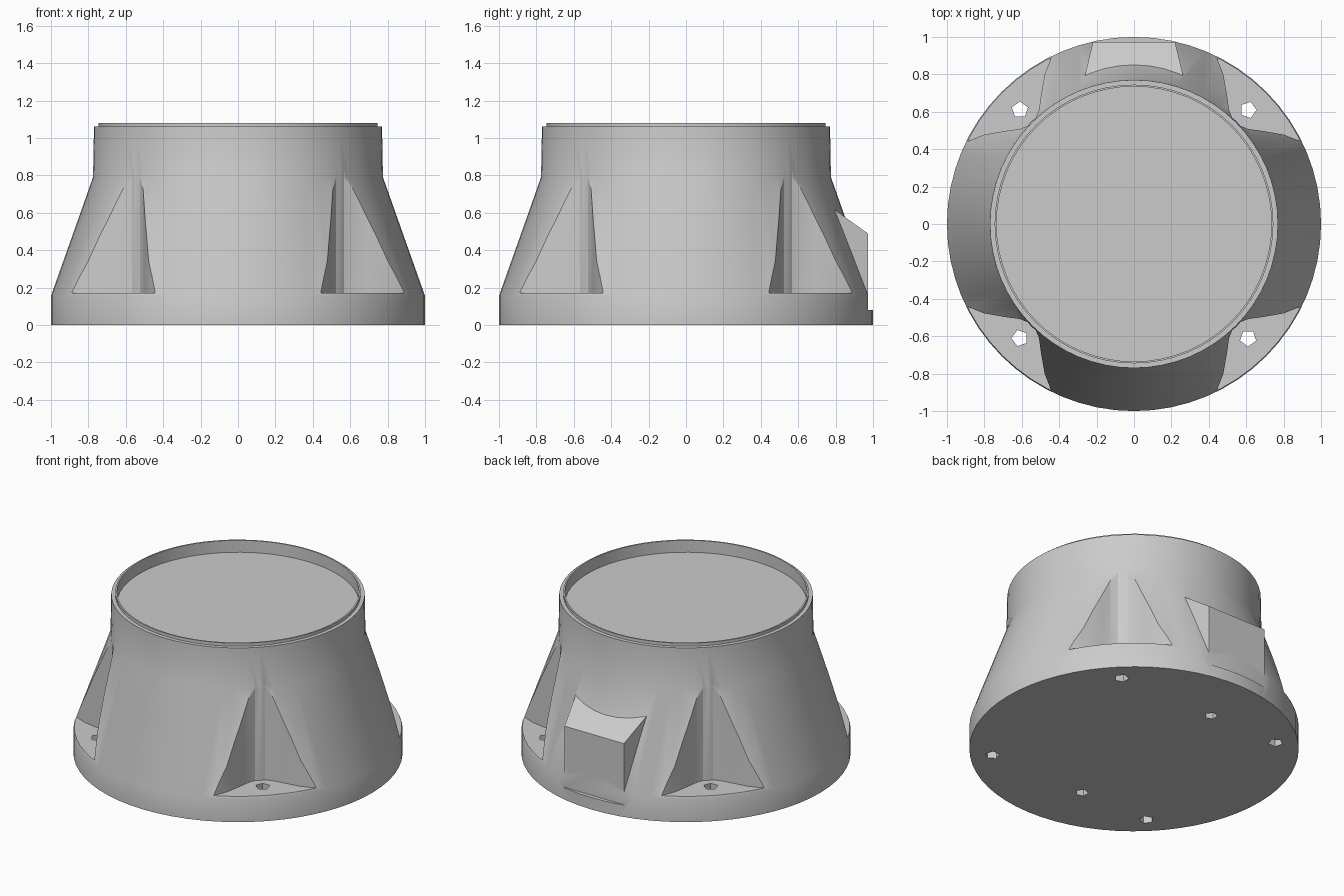
import bpy, bmesh, math

if "Cube" in bpy.data.objects:
    bpy.data.objects.remove(bpy.data.objects["Cube"])

grey = bpy.data.materials.new("plain grey")
grey.use_nodes = True
GREY = (0.6, 0.6, 0.6, 1)
grey.diffuse_color = GREY
grey.node_tree.nodes["Principled BSDF"].inputs["Base Color"].default_value = GREY


def make_object(name, bm):
    bmesh.ops.recalc_face_normals(bm, faces=bm.faces)
    mesh = bpy.data.meshes.new(name)
    bm.to_mesh(mesh)
    bm.free()
    mesh.materials.append(grey)
    ob = bpy.data.objects.new(name, mesh)
    bpy.context.collection.objects.link(ob)
    return ob


def prism(name, outline, low, high, turn=0):
    """Upright prism from an x, y outline, turned about the z axis."""
    bm = bmesh.new()
    c, s = math.cos(turn), math.sin(turn)
    base = [bm.verts.new((x * c - y * s, x * s + y * c, low)) for x, y in outline]
    face = bm.faces.new(base)
    new = bmesh.ops.extrude_face_region(bm, geom=[face])["geom"]
    for v in new:
        if isinstance(v, bmesh.types.BMVert):
            v.co.z = high
    return make_object(name, bm)


def lathe(name, profile, sides):
    """Solid of revolution whose ends are closed by flat caps."""
    bm = bmesh.new()
    rings = []
    for r, z in profile:
        rings.append([bm.verts.new((r * math.cos(a), r * math.sin(a), z))
                      for a in (math.tau * i / sides for i in range(sides))])
    for a, b in zip(rings, rings[1:]):
        for i in range(sides):
            j = (i + 1) % sides
            bm.faces.new((a[i], a[j], b[j], b[i]))
    bm.faces.new(rings[0])
    bm.faces.new(rings[-1])
    return make_object(name, bm)


def combine(target, tool, operation):
    mod = target.modifiers.new(operation, 'BOOLEAN')
    mod.operation = operation
    mod.solver = 'EXACT'
    mod.object = tool
    tool.hide_render = True
    bpy.context.view_layer.objects.active = target
    bpy.ops.object.modifier_apply(modifier=mod.name)
    bpy.data.objects.remove(tool)


def pentagon(cx, cy, r):
    return [(cx + r * math.cos(math.tau * i / 5), cy + r * math.sin(math.tau * i / 5))
            for i in range(5)]


# Tapered housing with a stepped rim and a recessed top
body = lathe("tapered_housing", [(1, 0), (1, 0.155), (0.775, 0.79), (0.77, 1.06),
                                 (0.745, 1.06), (0.745, 1.08), (0.735, 1.08),
                                 (0.735, 1.0)], 64)

# Connector box on the back, with a sloping top
bm = bmesh.new()
rows = []
for half, y, top in ((0.31, 0.6, 0.755), (0.22, 0.972, 0.49)):
    rows.append([bm.verts.new(p) for p in ((-half, y, 0.08), (half, y, 0.08),
                                           (half, y, top), (-half, y, top))])
for i in range(4):
    j = (i + 1) % 4
    bm.faces.new((rows[0][i], rows[0][j], rows[1][j], rows[1][i]))
for row in rows:
    bm.faces.new(row)
box = make_object("connector_box", bm)
combine(body, box, 'UNION')

# Flat slice that leaves a small ledge under the box
slice_outline = [(-0.4, 0.972), (0.4, 0.972), (0.4, 1.2), (-0.4, 1.2)]
combine(body, prism("back_slice", slice_outline, 0.08, 0.7), 'DIFFERENCE')

# Four corner pockets with rounded inner corners, each with a screw hole
half = [(0.525, 0.568), (0.508, 0.61), (0.497, 0.69), (0.478, 0.8), (0.44, 0.895), (0.4, 1.0)]
pocket = [(0.549, 0.549)] + half + [(1.1, 1.1)] + [(y, x) for x, y in reversed(half)]
for k in range(4):
    turn = k * math.pi / 2
    combine(body, prism("pocket", pocket, 0.17, 0.95, turn), 'DIFFERENCE')
    combine(body, prism("screw_hole", pentagon(0.61, 0.61, 0.045), -0.1, 0.3, turn), 'DIFFERENCE')

# Two blind holes in the underside
for y in (-0.61, 0.61):
    combine(body, prism("blind_hole", pentagon(-0.1, y, 0.04), -0.1, 0.12), 'DIFFERENCE')

bpy.ops.object.select_all(action='DESELECT')
body.select_set(True)
bpy.context.view_layer.objects.active = body
bpy.ops.object.shade_smooth_by_angle(angle=math.radians(25))
